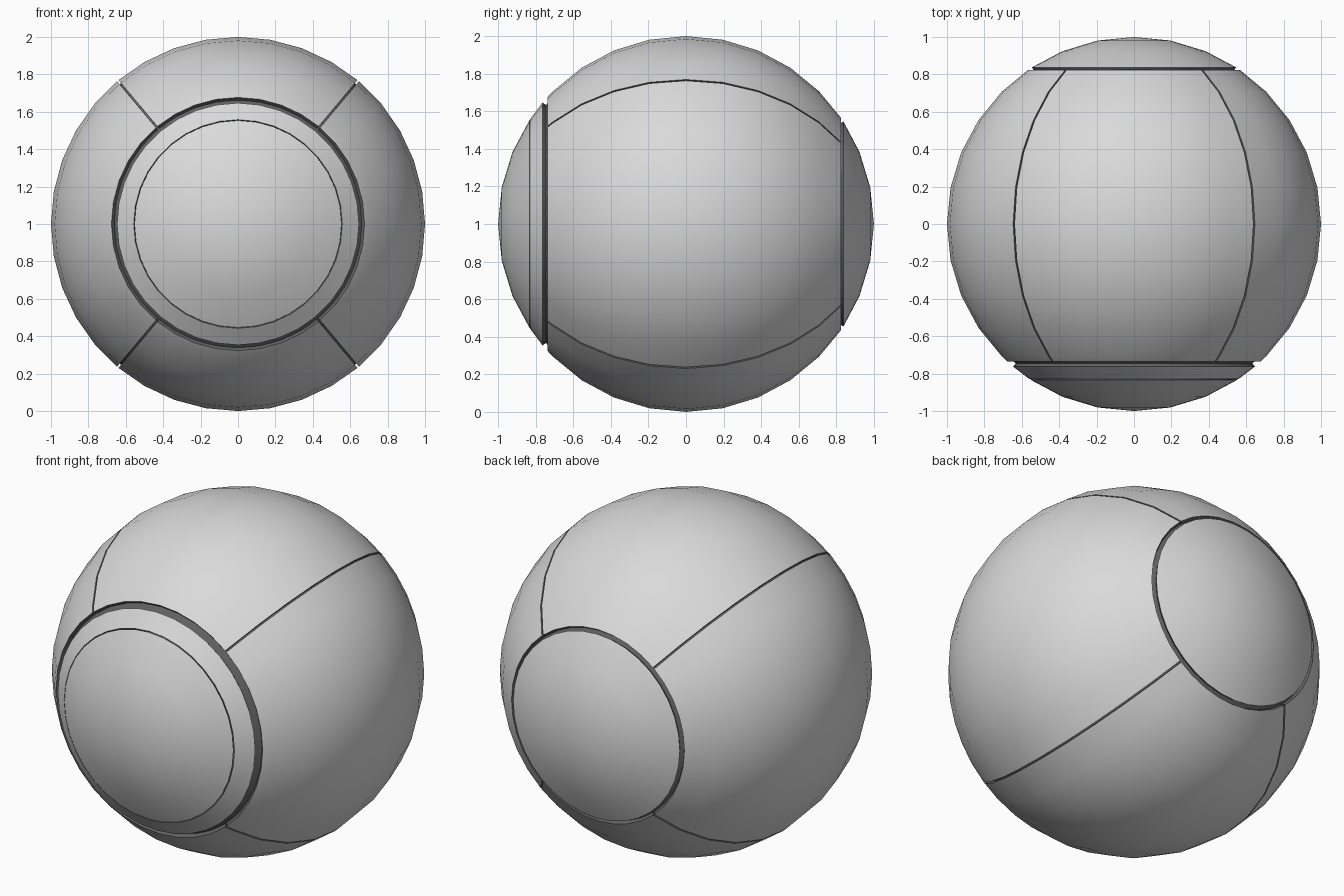
import bpy, bmesh, math
from math import radians, sin, cos, degrees

if "Cube" in bpy.data.objects:
    bpy.data.objects.remove(bpy.data.objects["Cube"])


def material(name, value):
    m = bpy.data.materials.new(name)
    m.diffuse_color = (value, value, value, 1)
    m.use_nodes = True
    m.node_tree.nodes["Principled BSDF"].inputs["Base Color"].default_value = m.diffuse_color
    return m


SHELL = material("light grey shell", 0.7)
GROOVE = material("dark grey groove", 0.12)


def latitudes(lo, hi, step=11.25):
    """Latitudes along the y axis: both ends plus every ring between them."""
    n = int(90 / step)
    inner = [k * step for k in range(-n, n + 1) if lo + 0.8 < k * step < hi - 0.8]
    return [lo] + inner + [hi]


def shell(name, lo, hi, a0=0, a1=360, gap=0.0):
    """Patch of the unit sphere (axis along y) whose rim is folded inward."""
    bm = bmesh.new()
    full = a1 - a0 >= 360
    n = round((a1 - a0) / 10)
    rows = []
    for lat in latitudes(lo, hi):
        r, y = cos(radians(lat)), sin(radians(lat))
        row = []
        for j in range(n + 1):
            a = radians(a0 + (a1 - a0) * j / n)
            if gap and j == 0:
                a += gap / r
            if gap and j == n:
                a -= gap / r
            row.append(bm.verts.new((r * cos(a), y, r * sin(a))))
        rows.append(row)
    for p, q in zip(rows, rows[1:]):
        for j in range(n):
            bm.faces.new((p[j], q[j], q[j + 1], p[j + 1]))
    if full:
        bmesh.ops.remove_doubles(bm, verts=bm.verts, dist=1e-5)
    # fold the rim in to form the dark groove walls
    rim = [e for e in bm.edges if e.is_boundary]
    out = bmesh.ops.extrude_edge_only(bm, edges=rim)["geom"]
    for g in out:
        if isinstance(g, bmesh.types.BMVert):
            g.co *= 0.965
        elif isinstance(g, bmesh.types.BMFace):
            g.material_index = 1
    bmesh.ops.recalc_face_normals(bm, faces=bm.faces)
    # the shell must face outward
    f = max(bm.faces, key=lambda f: f.calc_area())
    if f.normal.dot(f.calc_center_median()) < 0:
        bmesh.ops.reverse_faces(bm, faces=bm.faces)
    for f in bm.faces:
        f.smooth = True
    me = bpy.data.meshes.new(name)
    bm.to_mesh(me)
    bm.free()
    me.materials.append(SHELL)
    me.materials.append(GROOVE)
    me.set_sharp_from_angle(angle=radians(30))
    ob = bpy.data.objects.new(name, me)
    ob.location.z = 1
    bpy.context.collection.objects.link(ob)
    return ob


# dark inner core seen through the grooves
bpy.ops.mesh.primitive_uv_sphere_add(segments=72, ring_count=48, radius=0.978,
                                     location=(0, 0, 1), rotation=(math.pi / 2, 0, 0))
core = bpy.context.object
core.name = "inner_core"
core.data.materials.append(GROOVE)
bpy.ops.object.shade_smooth()

# four body panels: top, left, bottom, right
for name, a0, a1 in (("top_panel", 50, 130), ("left_panel", 130, 230),
                     ("bottom_panel", 230, 310), ("right_panel", -50, 50)):
    shell(name, -47.4, 55.5, a0, a1, 0.005)

# front ring, front dome and back cap
shell("front_ring", -56.1, -49.7)
shell("front_dome", -90, -56.4)
shell("back_cap", 56.9, 90)
